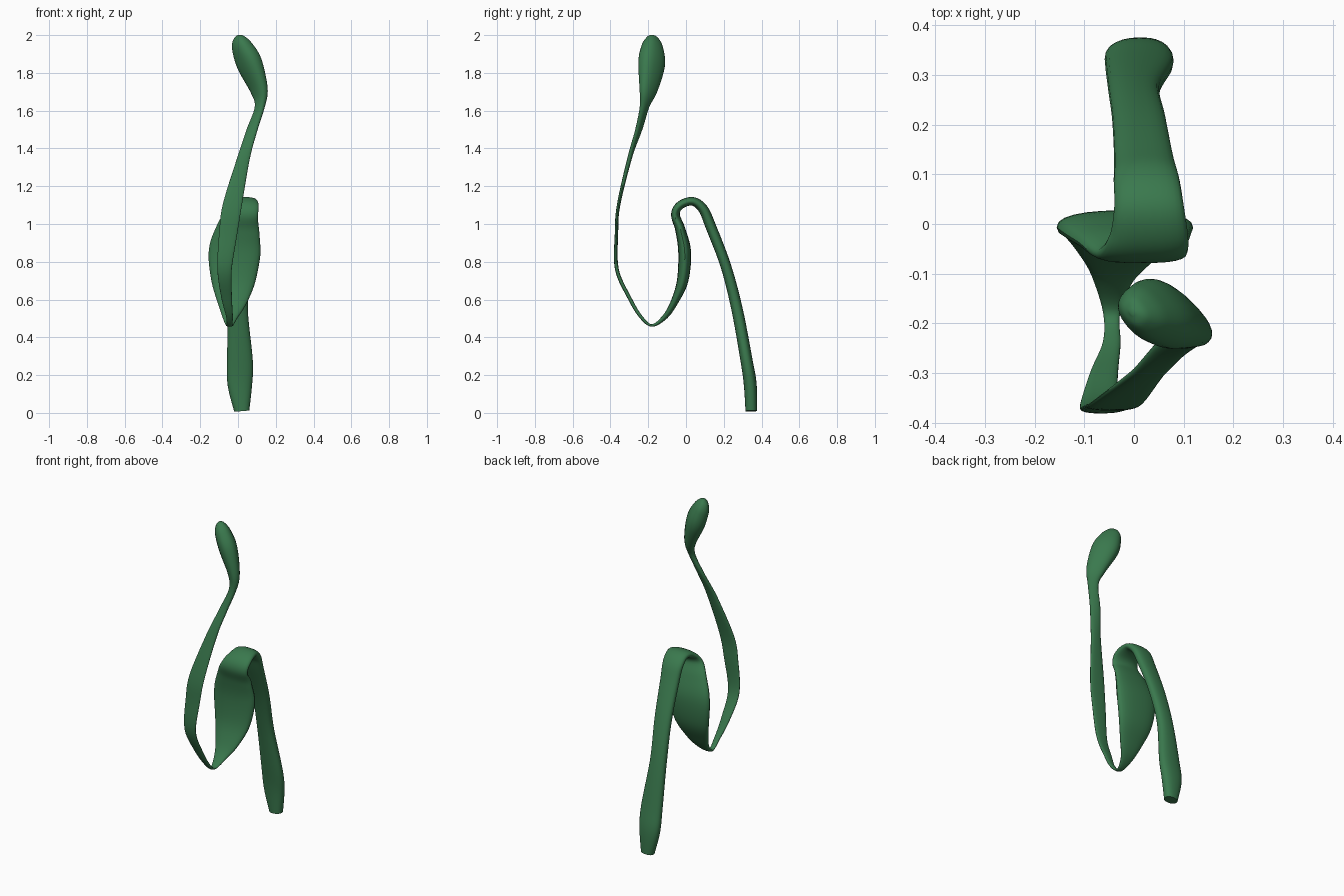
import bpy, bmesh, math
from mathutils import Vector

cube = bpy.data.objects.get("Cube")
if cube:
    bpy.data.objects.remove(cube, do_unlink=True)

green = bpy.data.materials.new("leaf green")
green.use_nodes = True
green.diffuse_color = (0.042, 0.19, 0.075, 1)
green.node_tree.nodes["Principled BSDF"].inputs["Base Color"].default_value = green.diffuse_color

# Ribbon stations: x, y, z, half width, half thickness
STATIONS = [
    # back leg, from the ground up
    (.02, .345, .01, .04, .03), (.01, .34, .15, .065, .034), (.01, .32, .28, .068, .032),
    (0, .27, .55, .052, .03), (.01, .21, .78, .054, .028), (.02, .13, .99, .06, .028),
    # upper bend
    (.025, .09, 1.08, .066, .026), (.03, .035, 1.12, .07, .023), (.03, -.03, 1.1, .08, .022),
    (.018, -.056, 1.05, .09, .023),
    # broad blade
    (0, -.03, .97, .115, .027), (-.018, -.007, .85, .137, .034), (-.025, -.018, .7, .117, .03),
    (-.032, -.06, .59, .08, .02), (-.042, -.11, .51, .042, .014),
    # lower bend
    (-.045, -.18, .463, .017, .007), (-.045, -.24, .51, .018, .009), (-.06, -.3, .61, .028, .01),
    # front strip
    (-.071, -.366, .76, .038, .01), (-.052, -.368, .95, .048, .009),
    (-.03, -.357, 1.1, .05, .009), (.03, -.298, 1.35, .033, .012),
    (.075, -.25, 1.5, .03, .014), (.115, -.22, 1.62, .03, .018),
    # bud
    (.112, -.2, 1.71, .055, .032), (.06, -.182, 1.85, .078, .052), (.02, -.178, 1.94, .06, .045),
    (.002, -.177, 1.985, .033, .025), (-.004, -.177, 1.998, .006, .005),
]
STEPS, SIDES = 6, 24


def spline(a, b, c, d, t):
    """Catmull-Rom blend of four station tuples."""
    return [.5 * (2*q + (r - p)*t + (2*p - 5*q + 4*r - s)*t*t + (3*q - p - 3*r + s)*t**3)
            for p, q, r, s in zip(a, b, c, d)]


def sample(stations):
    last = len(stations) - 1
    out = []
    for i in range(last):
        four = [stations[min(max(i + k, 0), last)] for k in (-1, 0, 1, 2)]
        out += [spline(*four, k / STEPS) for k in range(STEPS)]
    return out + [stations[last]]


def sweep(name, stations, material):
    rows = sample(stations)
    centres = [Vector(r[:3]) for r in rows]
    bm = bmesh.new()
    rings = []
    for i, row in enumerate(rows):
        tangent = (centres[min(i + 1, len(rows) - 1)] - centres[max(i - 1, 0)]).normalized()
        # The strip turns sideways as it rises into the bud
        yaw = -.8 * min(max((row[2] - 1.35) / .3, 0), 1)
        across = Vector((math.cos(yaw), math.sin(yaw), 0))
        across = (across - tangent * across.dot(tangent)).normalized()
        normal = tangent.cross(across)
        ring = []
        for k in range(SIDES):
            a = math.tau * k / SIDES
            c, s = math.cos(a), math.sin(a)
            # Slightly squared oval section
            u = math.copysign(abs(c) ** .85, c) * row[3]
            v = math.copysign(abs(s) ** .85, s) * row[4]
            ring.append(bm.verts.new(centres[i] + across * u + normal * v))
        rings.append(ring)
    for lower, upper in zip(rings, rings[1:]):
        for k in range(SIDES):
            n = (k + 1) % SIDES
            bm.faces.new((lower[k], lower[n], upper[n], upper[k]))
    bm.faces.new(rings[0][::-1])
    bm.faces.new(rings[-1])
    # Keep the foot on the ground
    for v in bm.verts:
        v.co.z = max(v.co.z, 0)
    bmesh.ops.recalc_face_normals(bm, faces=bm.faces)
    mesh = bpy.data.meshes.new(name)
    bm.to_mesh(mesh)
    bm.free()
    mesh.materials.append(material)
    obj = bpy.data.objects.new(name, mesh)
    bpy.context.collection.objects.link(obj)
    bpy.ops.object.select_all(action='DESELECT')
    obj.select_set(True)
    bpy.context.view_layer.objects.active = obj
    bpy.ops.object.shade_smooth_by_angle(angle=math.radians(40))
    return obj


sweep("curling_leaf_ribbon", STATIONS, green)
